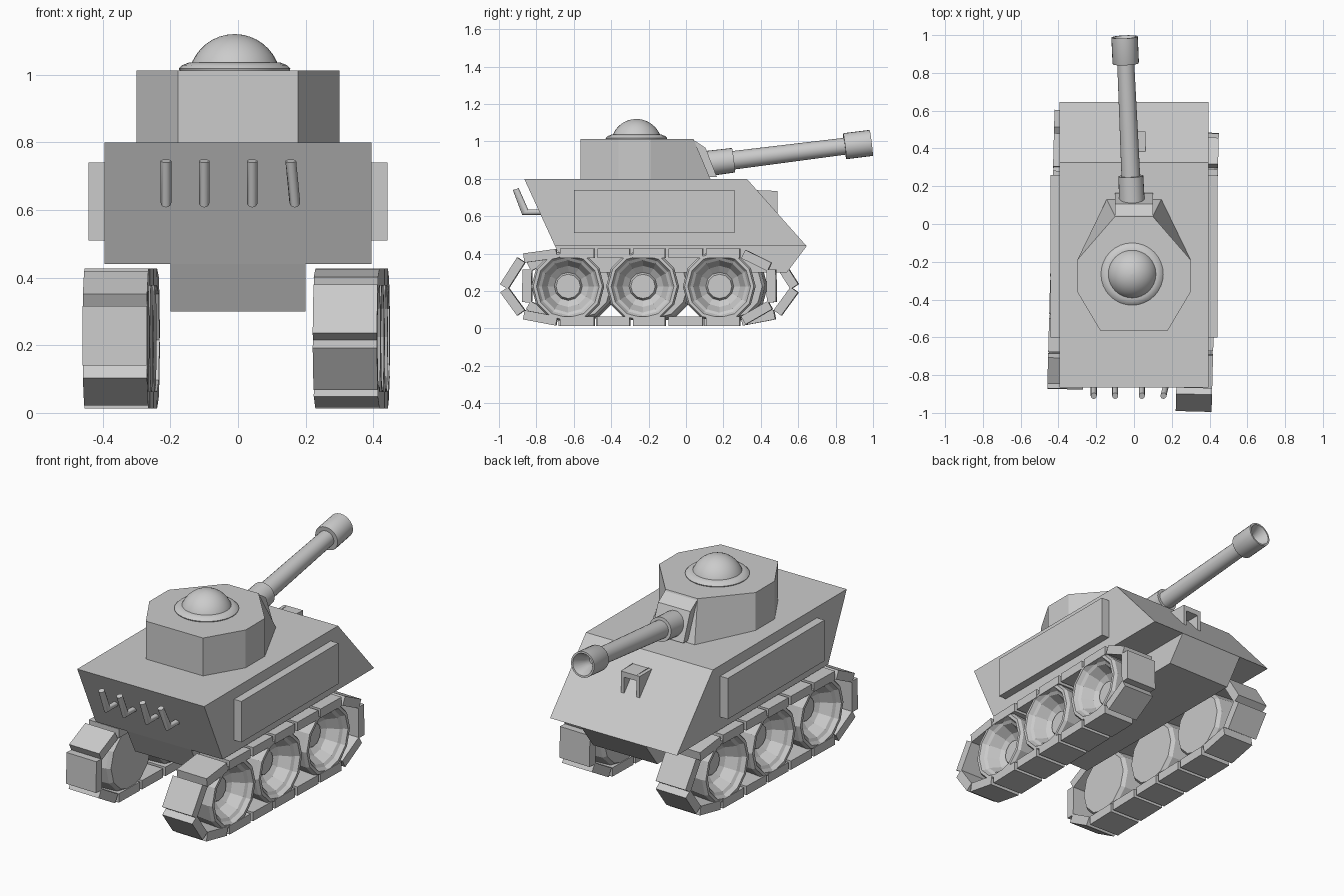
import bpy, bmesh
from math import sin, cos, pi, radians
from mathutils import Vector, Matrix

cube = bpy.data.objects.get("Cube")
if cube:
    bpy.data.objects.remove(cube)

grey = bpy.data.materials.new("plain_grey")
grey.use_nodes = True
grey.diffuse_color = (0.6, 0.6, 0.6, 1)
grey.node_tree.nodes["Principled BSDF"].inputs["Base Color"].default_value = (0.6, 0.6, 0.6, 1)


def loft(name, loops, matrix=None, smooth=False):
    """Skin a stack of equal-length loops and cap both ends."""
    bm = bmesh.new()
    rings = [[bm.verts.new(p) for p in loop] for loop in loops]
    n = len(rings[0])
    for a, b in zip(rings, rings[1:]):
        for i in range(n):
            j = (i + 1) % n
            bm.faces.new((a[i], a[j], b[j], b[i]))
    bm.faces.new(rings[0][::-1])
    bm.faces.new(rings[-1])
    bmesh.ops.recalc_face_normals(bm, faces=bm.faces)
    mesh = bpy.data.meshes.new(name)
    bm.to_mesh(mesh)
    bm.free()
    mesh.materials.append(grey)
    ob = bpy.data.objects.new(name, mesh)
    bpy.context.collection.objects.link(ob)
    if matrix:
        ob.matrix_world = matrix
    if smooth:
        bpy.ops.object.select_all(action='DESELECT')
        ob.select_set(True)
        bpy.context.view_layer.objects.active = ob
        bpy.ops.object.shade_smooth_by_angle(angle=radians(35))
    return ob


def prism(name, profile, x0, x1, matrix=None):
    """Extrude a side profile (y, z) from x0 to x1."""
    return loft(name, [[(x, y, z) for y, z in profile] for x in (x0, x1)], matrix)


def box(name, x0, x1, y0, y1, z0, z1):
    return prism(name, [(y0, z0), (y1, z0), (y1, z1), (y0, z1)], x0, x1)


def lathe(name, profile, sides, matrix, smooth=False):
    """Revolve (height, radius) pairs about local z."""
    loops = [[(r * cos(2 * pi * i / sides), r * sin(2 * pi * i / sides), h)
              for i in range(sides)] for h, r in profile]
    return loft(name, loops, matrix, smooth)


def aim(start, end):
    """Place local z along the line from start to end."""
    d = Vector(end) - Vector(start)
    return Matrix.Translation(start) @ d.to_track_quat('Z', 'Y').to_matrix().to_4x4()


# Hull, belly and side panels
prism("hull", [(-0.865, 0.8), (0.325, 0.8), (0.645, 0.44), (-0.7, 0.44)], -0.395, 0.395)
prism("belly", [(-0.7, 0.44), (0.645, 0.44), (0.54, 0.3), (-0.63, 0.3)], -0.2, 0.2)
for side, word in ((1, "left"), (-1, "right")):
    box(word + "_side_panel", side * 0.39, side * 0.442, -0.6, 0.26, 0.51, 0.74)


# Turret with sloping nose
def outline(nose_x, nose_y, z):
    half = [(0.178, -0.565), (0.3, -0.36), (0.3, -0.19), (nose_x, nose_y)]
    return [(x, y, z) for x, y in half] + [(-x, y, z) for x, y in half[::-1]]


loft("turret", [outline(0.145, 0.13, 0.8), outline(0.1, 0.04, 1.013)])
prism("gun_mantlet", [(0.0, 0.81), (0.165, 0.81), (0.105, 0.965), (0.045, 1.005)], -0.1, 0.1)

# Hatch flange and dome
hatch = Matrix.Translation((-0.01, -0.265, 1.01))
lathe("hatch_flange", [(0, 0.162), (0.008, 0.165), (0.018, 0.155), (0.026, 0.135)],
      32, hatch, True)
dome = [(-0.027 + 0.137 * sin(a), 0.137 * cos(a))
        for a in [radians(15 + 74 * i / 8) for i in range(9)]]
lathe("hatch_dome", dome, 32, hatch, True)

# Gun: collar, barrel and flared hollow muzzle
gun = aim((-0.01, 0.1, 0.88), (-0.05, 0.99, 0.992))
lathe("gun_collar", [(0, 0.068), (0.155, 0.066)], 24, gun, True)
lathe("gun_barrel", [(0.1, 0.05), (0.77, 0.045)], 24, gun, True)
lathe("gun_muzzle", [(0.755, 0.068), (0.76, 0.07), (0.898, 0.07), (0.898, 0.06),
                     (0.83, 0.03), (0.79, 0.028)], 24, gun, True)

# Driver's hood on the sloping bow
hood = [(0.36, 0.735), (0.49, 0.735)]
prism("hood_roof", hood + [(0.49, 0.705), (0.36, 0.705)], -0.055, 0.062)
for x, word in ((-0.055, "right"), (0.042, "left")):
    prism(word + "_hood_cheek", hood + [(0.49, 0.615), (0.36, 0.74)], x, x + 0.02)

# Bent exhaust pipes at the rear
for i, (x, lean) in enumerate([(-0.213, 0), (-0.1, 0), (0.042, 0), (0.168, -0.012)]):
    path = [(-0.75, 0.622, 0), (-0.86, 0.622, 0), (-0.91, 0.745, lean)]
    loops = []
    for y, z, dx in path:
        up = 0.9 if z < 0.7 else 0.3
        loops.append([(x + dx + 0.016 * cos(2 * pi * k / 12),
                       y + 0.016 * sin(2 * pi * k / 12) * (1 if y < -0.8 else 0.1),
                       z + 0.016 * sin(2 * pi * k / 12) * up) for k in range(12)])
    loft(f"exhaust_pipe_{i + 1}", loops, None, True)

# Track path, local to the middle of each track
tops = [-0.425, -0.225, -0.035, 0.155, 0.355, 0.555]
path = [(-0.722, 0.215), (-0.62, 0.375)] + [(y, 0.402) for y in tops]
path += [(0.712, 0.325), (0.715, 0.13)] + [(y, 0.038) for y in tops[::-1]]
path += [(-0.62, 0.075)]
wheel = [(-0.09, 0.17), (-0.07, 0.185), (0.075, 0.195), (0.092, 0.185), (0.092, 0.168),
         (0.07, 0.155), (0.06, 0.14), (0.0, 0.11), (-0.025, 0.075), (-0.005, 0.065)]

# Both running gears are one assembly turned half round
for word, spot, turn in (("left", (0.335, -0.255, 0), -1.5),
                         ("right", (-0.345, -0.135, 0), 178.5)):
    place = Matrix.Translation(spot) @ Matrix.Rotation(radians(turn), 4, 'Z')
    for i, a in enumerate(path):
        a, b = Vector(a), Vector(path[(i + 1) % len(path)])
        d = (b - a).normalized()
        side = Vector((-d.y, d.x)) * 0.025
        a, b = a + d * 0.01, b - d * 0.01
        corners = [a + side, b + side, b - side, a - side]
        prism(f"{word}_track_plate_{i + 1}", [tuple(c) for c in corners], -0.095, 0.095, place)
    for i, y in enumerate((-0.375, 0.025, 0.435)):
        hub = Matrix.Translation((0, y, 0.225)) @ Matrix.Rotation(pi / 2, 4, 'Y')
        lathe(f"{word}_wheel_{i + 1}", wheel, 12, place @ hub)
